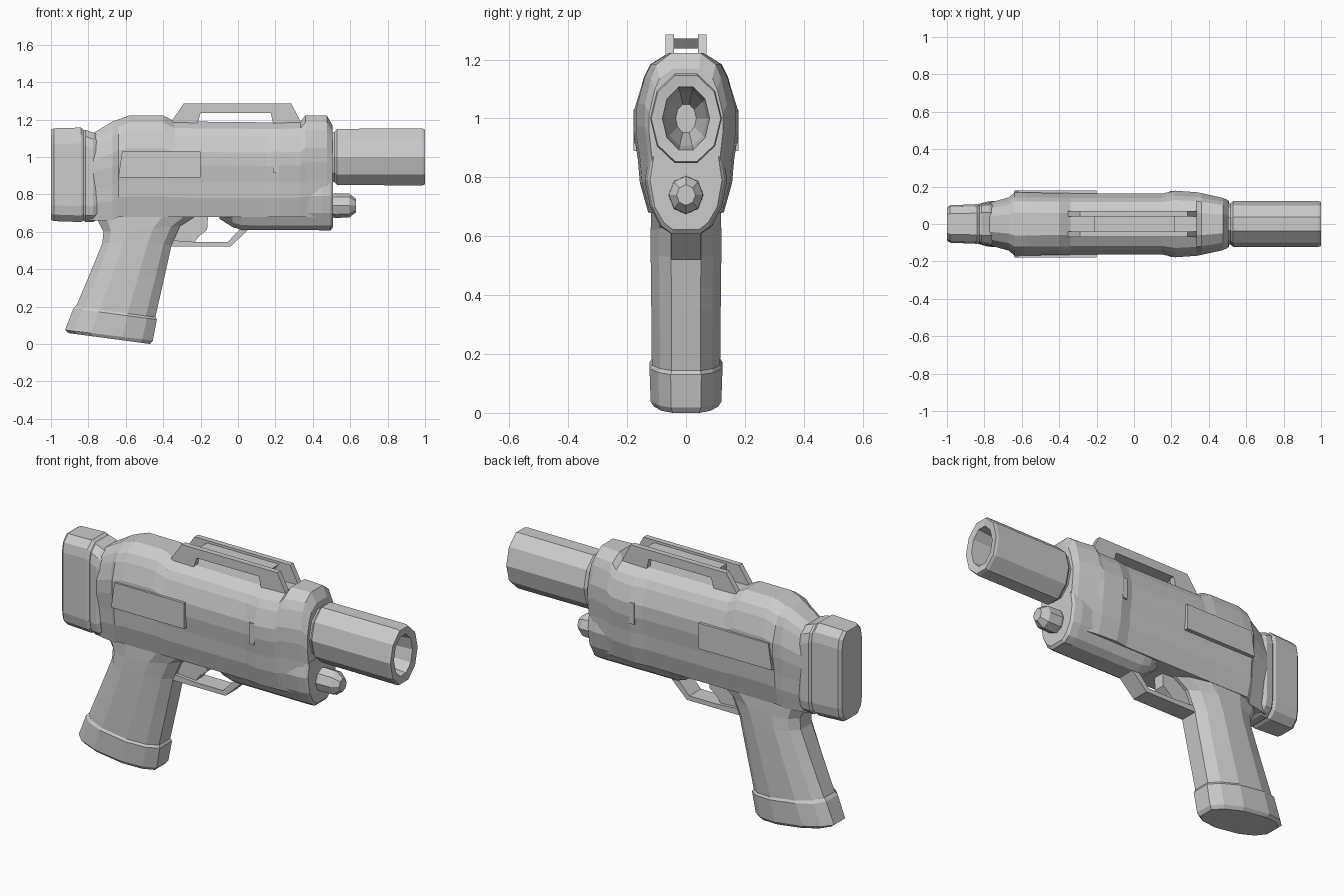
import bpy, bmesh
from math import cos, sin, pi


def loft(name, rings):
    """Skin a list of equal-length closed rings and cap both ends."""
    bm = bmesh.new()
    loops = [[bm.verts.new(p) for p in r] for r in rings]
    n = len(loops[0])
    for a, b in zip(loops, loops[1:]):
        for i in range(n):
            j = (i + 1) % n
            bm.faces.new((a[i], a[j], b[j], b[i]))
    bm.faces.new(loops[0])
    bm.faces.new(loops[-1])
    bmesh.ops.recalc_face_normals(bm, faces=bm.faces)
    me = bpy.data.meshes.new(name)
    bm.to_mesh(me)
    bm.free()
    ob = bpy.data.objects.new(name, me)
    bpy.context.collection.objects.link(ob)
    return ob


def mirrored(x, half):
    """Ring across the gun at x, from a half outline of (y, z), top to bottom."""
    return [(x, y, z) for y, z in half] + [(x, -y, z) for y, z in reversed(half)]


def oval(x, ry, rz, zc, n):
    return [(x, ry * cos(2 * pi * i / n), zc + rz * sin(2 * pi * i / n)) for i in range(n)]


def prism(name, pts, y0, y1):
    """Extrude an (x, z) outline from y0 to y1."""
    return loft(name, [[(x, y, z) for x, z in pts] for y in (y0, y1)])


# Main body: faceted oval section that swells and narrows along the gun
SECTION = [(.36, 1), (.72, .93), (.85, .85), (1, .68), (1, .54), (.92, .36), (.88, .2), (.72, 0)]


def body_ring(x, w, top, bot):
    return mirrored(x, [(f * w, bot + t * (top - bot)) for f, t in SECTION])


loft("main_body", [body_ring(*s) for s in [
    (-.80, .105, 1.11, .66), (-.77, .115, 1.13, .66), (-.67, .142, 1.19, .66),
    (-.64, .168, 1.20, .68), (-.58, .168, 1.222, .68), (-.40, .166, 1.222, .68),
    (-.34, .165, 1.19, .68), (.15, .163, 1.185, .68), (.22, .178, 1.185, .68),
    (.335, .170, 1.19, .68), (.36, .165, 1.222, .68), (.475, .140, 1.222, .68),
    (.505, .125, 1.17, .69)]])

# Raised side panels behind the side port
for side, s in (("left", 1), ("right", -1)):
    rear = [(-.64, .89), (-.62, 1.03), (-.20, 1.03), (-.20, .89)]
    loft(side + "_side_panel", [[(x, s * y, z) for x, z in rear] for y in (.14, .178)])
    rim = [(.19, .915), (.19, 1.03), (.22, 1.03), (.22, .915)]
    loft(side + "_port_rim", [[(x, s * y, z) for x, z in rim] for y in (.14, .177)])

# Lower housing under the barrel
def low_ring(x, w, bot):
    half = [(.90, .87), (1, .79), (.87, .70), (.62, bot + .025), (.36, bot)]
    return mirrored(x, [(f * w, z) for f, z in half])


loft("lower_housing", [low_ring(-.10, .137, .67), (low_ring(-.03, .139, .625)),
                       low_ring(.02, .140, .61), low_ring(.45, .140, .608),
                       low_ring(.495, .132, .608), low_ring(.507, .122, .622)])

# Barrel with a hollow, stepped bore
loft("barrel", [oval(x, ry, rz, 1.0, 10) for x, ry, rz in [
    (.48, .11, .14), (.515, .11, .14), (.53, .122, .158), (.985, .122, .16),
    (1.0, .118, .154), (.995, .08, .112), (.86, .07, .098), (.72, .035, .05)]])

# Small tip below the barrel
loft("lower_tip", [oval(x, r, r * 1.1, .74, 8) for x, r in [
    (.48, .05), (.52, .06), (.595, .058), (.632, .032)]])

# Butt block at the back
def butt_ring(x, w, top, bot):
    return mirrored(x, [(w * .55, top), (w * .9, top - .035), (w, top - .085),
                        (w, bot + .085), (w * .9, bot + .035), (w * .55, bot)])


loft("butt_block", [butt_ring(*s) for s in [
    (-1.0, .086, 1.145, .665), (-.985, .100, 1.153, .657), (-.84, .106, 1.157, .652),
    (-.825, .100, 1.145, .660), (-.815, .110, 1.145, .652), (-.775, .114, 1.13, .652),
    (-.755, .105, 1.12, .662)]])

# Grip: rings laid between a back point and a front point
ACROSS = [(0, .4), (.1, .78), (.3, 1), (.65, 1), (.88, .76), (1, .42)]


def grip_ring(bx, bz, fx, fz, w):
    half = [(bx + t * (fx - bx), f * w, bz + t * (fz - bz)) for t, f in ACROSS]
    return half + [(x, -y, z) for x, y, z in reversed(half)]


loft("grip", [grip_ring(*s) for s in [
    (-.76, .68, -.20, .70, .118), (-.72, .60, -.31, .63, .12), (-.725, .54, -.355, .53, .12),
    (-.79, .38, -.395, .35, .118), (-.87, .19, -.445, .13, .116)]])
loft("grip_base", [grip_ring(*s) for s in [
    (-.866, .205, -.442, .145, .114), (-.88, .19, -.434, .13, .124),
    (-.925, .075, -.455, .018, .12), (-.905, .058, -.47, 0, .108)]])

# Trigger guard and trigger
prism("trigger_guard", [(-.37, .52), (-.04, .52), (.055, .612), (.02, .625),
                        (-.055, .545), (-.22, .545), (-.36, .555)], -.05, .05)
prism("trigger", [(-.34, .69), (-.16, .69), (-.165, .61), (-.21, .575),
                  (-.235, .54), (-.34, .54)], -.032, .032)

# Top sight rail: two open side strips joined by a slab between the end notches
for side, s in (("left", 1), ("right", -1)):
    prism(side + "_rail", [(-.37, 1.17), (-.29, 1.285), (.285, 1.285), (.345, 1.17),
                           (.19, 1.17), (.175, 1.235), (-.20, 1.235), (-.22, 1.17)],
          s * .04, s * .07)
prism("rail_slab", [(-.215, 1.237), (-.215, 1.272), (.22, 1.272), (.19, 1.237)], -.045, .045)
